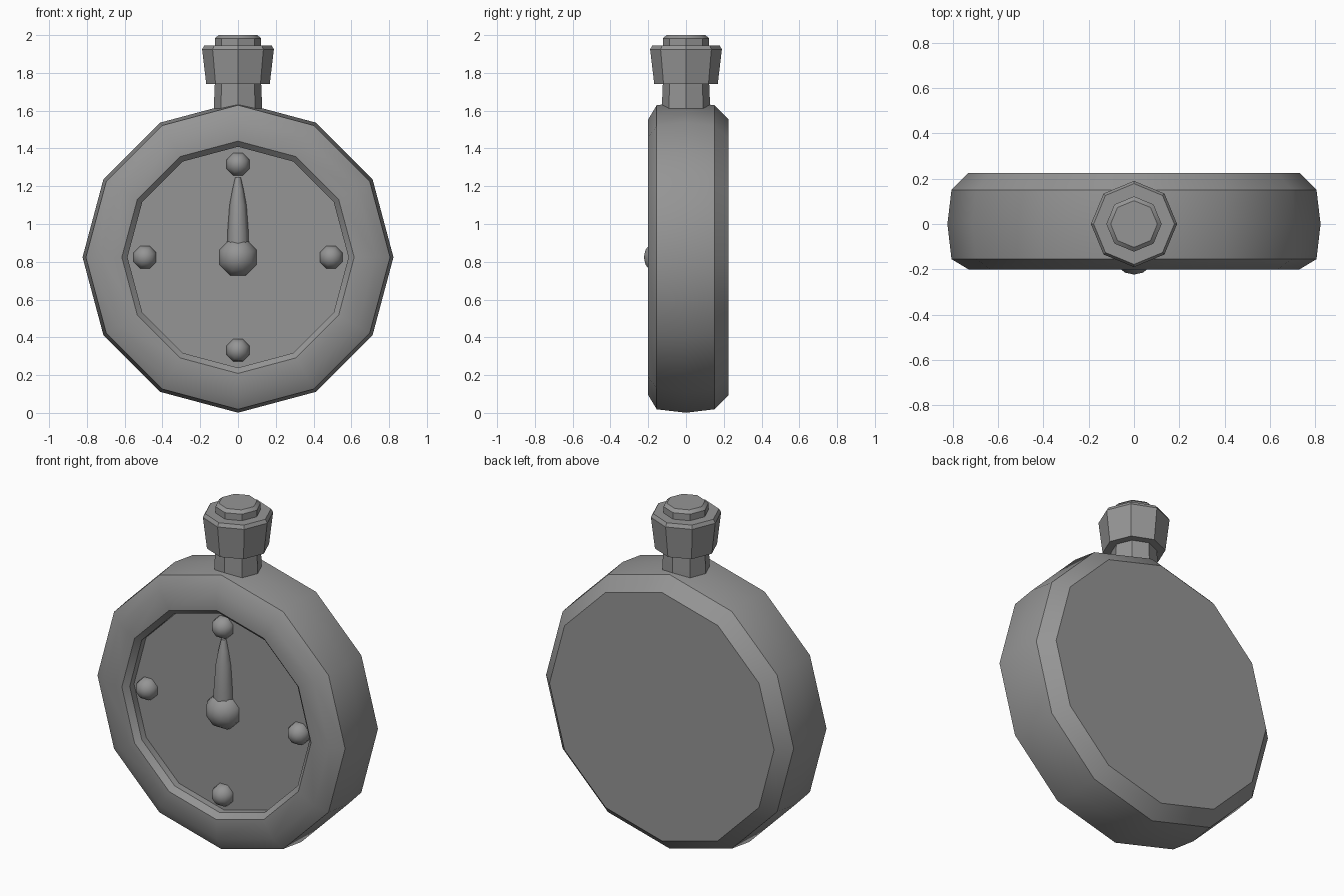
import bpy, bmesh
from math import cos, sin, pi, radians
from mathutils import Matrix, Vector

default = bpy.data.objects.get("Cube")
if default:
    bpy.data.objects.remove(default, do_unlink=True)

grey = bpy.data.materials.new("mid_grey")
grey.use_nodes = True
colour = (0.3, 0.3, 0.3, 1)
grey.diffuse_color = colour
grey.node_tree.nodes["Principled BSDF"].inputs["Base Color"].default_value = colour

CENTRE = 0.824
TO_FRONT = Matrix.Rotation(pi / 2, 4, 'X')  # local +z becomes -y


def finish(name, bm, angle):
    bmesh.ops.recalc_face_normals(bm, faces=bm.faces)
    mesh = bpy.data.meshes.new(name)
    bm.to_mesh(mesh)
    bm.free()
    mesh.materials.append(grey)
    obj = bpy.data.objects.new(name, mesh)
    bpy.context.collection.objects.link(obj)
    bpy.ops.object.select_all(action='DESELECT')
    obj.select_set(True)
    bpy.context.view_layer.objects.active = obj
    bpy.ops.object.shade_smooth_by_angle(angle=radians(angle))
    return obj


def lathe(name, profile, sides, angle=35, matrix=Matrix()):
    """Spin (radius, height) points around z and cap both ends."""
    bm = bmesh.new()
    rings = [[bm.verts.new((r * cos(2 * pi * k / sides), r * sin(2 * pi * k / sides), h))
              for k in range(sides)] for r, h in profile]
    for low, high in zip(rings, rings[1:]):
        for k in range(sides):
            n = (k + 1) % sides
            bm.faces.new((low[k], low[n], high[n], high[k]))
    bm.faces.new(rings[0][::-1])
    bm.faces.new(rings[-1])
    bm.transform(matrix)
    return finish(name, bm, angle)


def ball(name, radius, x, y, z):
    """Eight-sided smooth ball with its pole facing forward."""
    bm = bmesh.new()
    bmesh.ops.create_uvsphere(bm, u_segments=8, v_segments=8, radius=radius)
    bm.transform(Matrix.Translation((x, y, z)) @ TO_FRONT @ Matrix.Rotation(pi / 8, 4, 'Z'))
    return finish(name, bm, 180)


# Case with bevelled edges and a recessed dial
lathe("case", [(0.73, -0.225), (0.805, -0.15), (0.823, 0), (0.805, 0.155),
               (0.73, 0.2), (0.615, 0.2), (0.585, 0.17), (0.585, 0.13)],
      12, matrix=Matrix.Translation((0, 0, CENTRE)) @ TO_FRONT)

# Neck, crown and push button
lathe("neck", [(0.128, 1.5), (0.128, 1.62), (0.122, 1.76)], 8)
lathe("crown", [(0.168, 1.74), (0.19, 1.925), (0.178, 1.945)], 8)
lathe("push_button", [(0.122, 1.93), (0.122, 1.983), (0.103, 2.0)], 8)

# Hub and tapered hand
ball("hub", 0.108, 0, -0.115, CENTRE)
lathe("hand", [(0.058, 0.86), (0.056, 0.95), (0.045, 1.1), (0.03, 1.18), (0.015, 1.245)],
      8, angle=60, matrix=Matrix.Translation((0, -0.13, 0)))

# Four hour markers
for name, turn in (("left", 0), ("top", 1), ("right", 2), ("bottom", 3)):
    spot = Matrix.Rotation(turn * pi / 2, 3, 'Y') @ Vector((0.493, 0, 0))
    side = -spot.z if name in ("top", "bottom") else 0
    ball(name + "_marker", 0.065, spot.x, -0.134, CENTRE + side)
